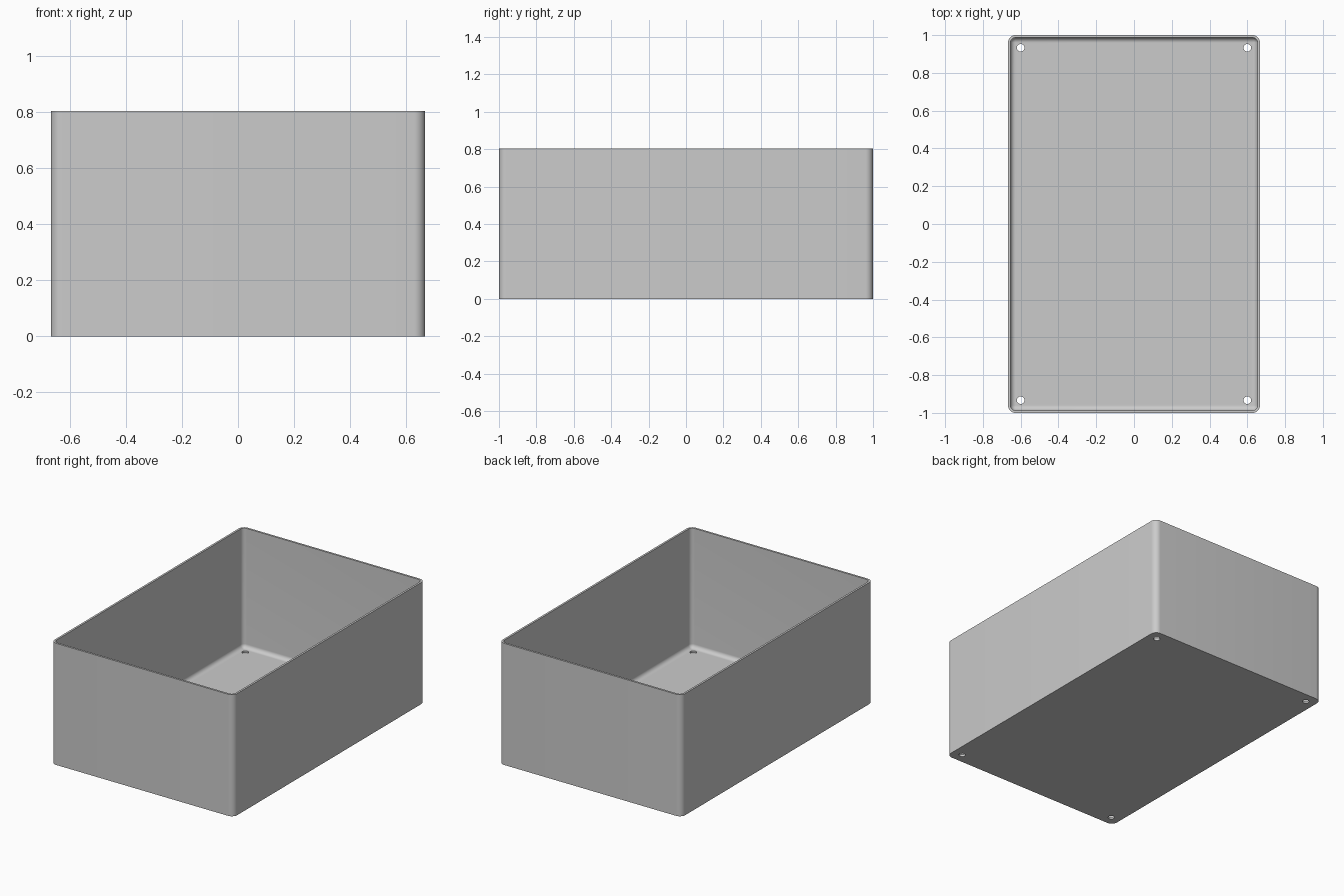
import bpy
import bmesh
from math import pi, sin, cos

HALF_X, HALF_Y, HEIGHT = 0.667, 1.0, 0.803
WALL = 0.0133
CORNER = 0.04
INNER = CORNER - WALL
HOLE_X, HOLE_Y, HOLE_R = 0.6, 0.933, 0.02
STEPS = 10

cube = bpy.data.objects.get("Cube")
if cube:
    bpy.data.objects.remove(cube, do_unlink=True)

grey = bpy.data.materials.new("light grey plastic")
grey.use_nodes = True
colour = (0.6, 0.6, 0.6, 1)
grey.diffuse_color = colour
grey.node_tree.nodes["Principled BSDF"].inputs["Base Color"].default_value = colour


def add_object(name, bm):
    mesh = bpy.data.meshes.new(name)
    bm.to_mesh(mesh)
    bm.free()
    obj = bpy.data.objects.new(name, mesh)
    bpy.context.collection.objects.link(obj)
    mesh.materials.append(grey)
    return obj


def rounded_ring(bm, inset, z):
    """Rounded rectangle of vertices, inset from the outer wall."""
    r = max(CORNER - inset, 0)
    cx, cy = HALF_X - inset - r, HALF_Y - inset - r
    ring = []
    for q, (sx, sy) in enumerate(((1, 1), (-1, 1), (-1, -1), (1, -1))):
        for i in range(STEPS + 1):
            a = (q + i / STEPS) * pi / 2
            ring.append(bm.verts.new((sx * cx + r * cos(a), sy * cy + r * sin(a), z)))
    return ring


# Tray shell: outside wall, rim, inside wall, then the rounded floor edge
profile = [(0, 0), (0, HEIGHT), (WALL, HEIGHT)]
for i in range(STEPS + 1):
    a = i / STEPS * pi / 2
    profile.append((WALL + INNER * (1 - cos(a)), WALL + INNER * (1 - sin(a))))

bm = bmesh.new()
rings = [rounded_ring(bm, inset, z) for inset, z in profile]
for low, high in zip(rings, rings[1:]):
    for i in range(len(low)):
        j = (i + 1) % len(low)
        bm.faces.new((low[i], low[j], high[j], high[i]))
bm.faces.new(rings[0])
bm.faces.new(rings[-1])
bmesh.ops.remove_doubles(bm, verts=bm.verts, dist=0.0001)
bmesh.ops.recalc_face_normals(bm, faces=bm.faces)
tray = add_object("tray", bm)

# Four screw holes through the floor
bm = bmesh.new()
for sx in (-1, 1):
    for sy in (-1, 1):
        made = bmesh.ops.create_cone(bm, cap_ends=True, segments=32,
                                     radius1=HOLE_R, radius2=HOLE_R, depth=0.2)
        bmesh.ops.translate(bm, verts=made["verts"], vec=(sx * HOLE_X, sy * HOLE_Y, 0))
cutter = add_object("hole_cutter", bm)
cutter.hide_render = True

cut = tray.modifiers.new("screw holes", 'BOOLEAN')
cut.operation = 'DIFFERENCE'
cut.solver = 'EXACT'
cut.object = cutter
bpy.ops.object.select_all(action='DESELECT')
tray.select_set(True)
bpy.context.view_layer.objects.active = tray
bpy.ops.object.modifier_apply(modifier=cut.name)
bpy.data.objects.remove(cutter, do_unlink=True)

bpy.ops.object.shade_smooth_by_angle(angle=pi / 6)
